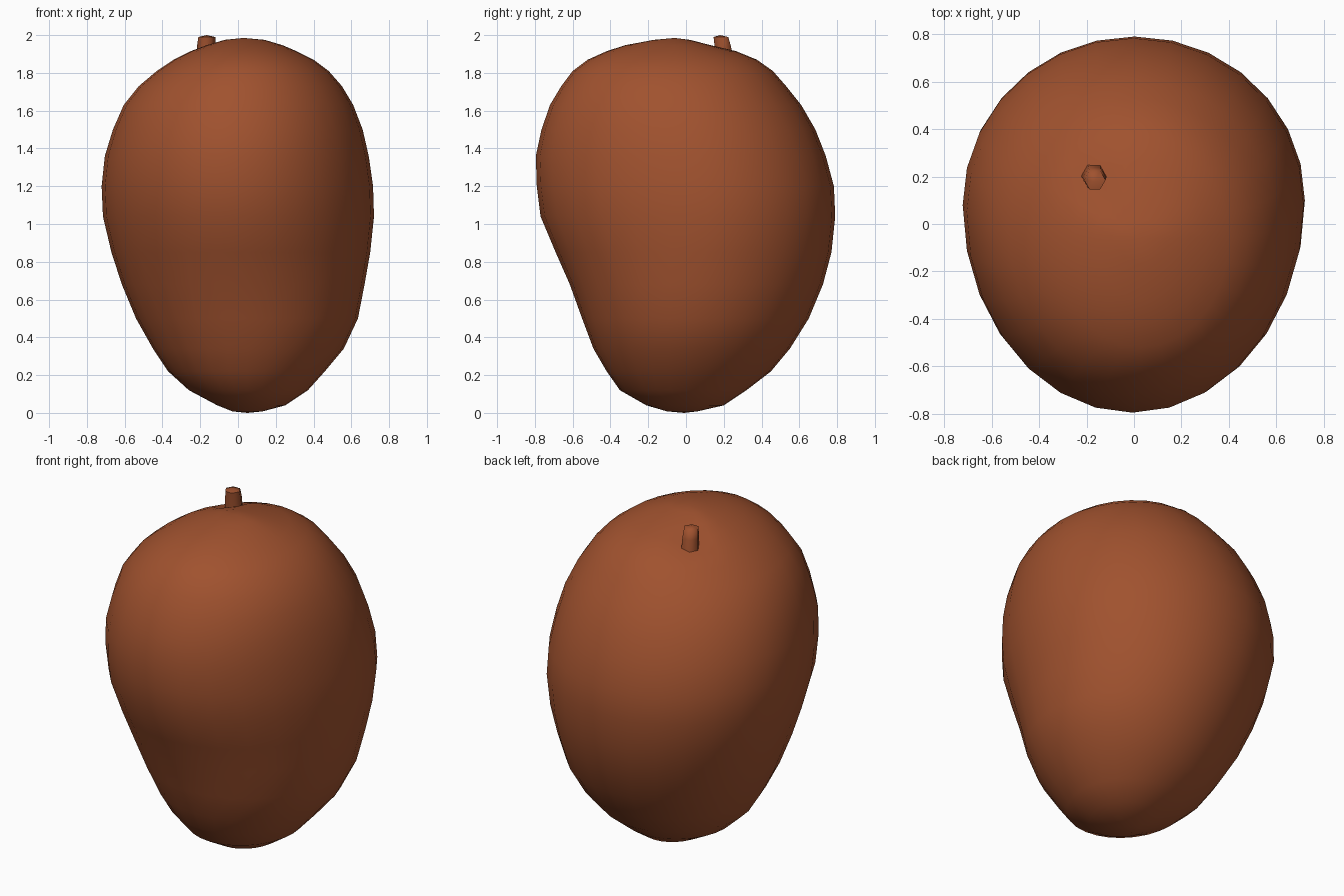
import bpy, bmesh, math
from mathutils import Vector

if "Cube" in bpy.data.objects:
    bpy.data.objects.remove(bpy.data.objects["Cube"])

skin = bpy.data.materials.new("sienna skin")
skin.diffuse_color = (0.352, 0.084, 0.028, 1)
skin.use_nodes = True
skin.node_tree.nodes["Principled BSDF"].inputs["Base Color"].default_value = skin.diffuse_color
SIDES = 28

# height, left x, right x, front y, back y, y of the widest line
RINGS = [
    (0.008, -0.03, 0.13, -0.10, 0.06, 0.00),
    (0.04, -0.11, 0.25, -0.21, 0.20, 0.00),
    (0.12, -0.26, 0.37, -0.35, 0.32, 0.00),
    (0.22, -0.37, 0.46, -0.42, 0.45, 0.01),
    (0.34, -0.45, 0.56, -0.49, 0.55, 0.03),
    (0.50, -0.54, 0.635, -0.55, 0.65, 0.05),
    (0.68, -0.615, 0.67, -0.615, 0.725, 0.07),
    (0.85, -0.67, 0.70, -0.69, 0.77, 0.09),
    (1.04, -0.715, 0.72, -0.77, 0.79, 0.10),
    (1.20, -0.722, 0.715, -0.79, 0.783, 0.08),
    (1.36, -0.705, 0.692, -0.795, 0.74, 0.05),
    (1.50, -0.662, 0.66, -0.765, 0.685, 0.02),
    (1.63, -0.605, 0.61, -0.72, 0.61, -0.02),
    (1.73, -0.525, 0.55, -0.66, 0.53, -0.04),
    (1.81, -0.43, 0.48, -0.60, 0.46, -0.05),
    (1.87, -0.34, 0.40, -0.52, 0.375, -0.06),
    (1.915, -0.25, 0.31, -0.42, 0.265, -0.06),
    (1.947, -0.165, 0.235, -0.32, 0.13, -0.06),
    (1.975, -0.07, 0.14, -0.17, 0.02, -0.06),
]


def to_object(name, bm):
    bmesh.ops.recalc_face_normals(bm, faces=bm.faces)
    me = bpy.data.meshes.new(name)
    bm.to_mesh(me)
    bm.free()
    me.materials.append(skin)
    ob = bpy.data.objects.new(name, me)
    bpy.context.collection.objects.link(ob)
    return ob


def loft(bm, rings, bottom, top):
    loops = [[bm.verts.new(p) for p in r] for r in rings]
    n = len(loops[0])
    for a, b in zip(loops, loops[1:]):
        for i in range(n):
            j = (i + 1) % n
            bm.faces.new((a[i], a[j], b[j], b[i]))
    for loop, tip in ((loops[0], bottom), (loops[-1], top)):
        v = bm.verts.new(tip)
        for i in range(n):
            bm.faces.new((loop[i], loop[(i + 1) % n], v))


# fruit body: rings made of four quarter ellipses each
def body_ring(z, xl, xr, yf, yb, cy):
    cx = (xl + xr) / 2
    pts = []
    for i in range(SIDES):
        a = 2 * math.pi * i / SIDES
        c, s = math.cos(a), math.sin(a)
        x = cx + c * (xr - xl) / 2
        y = cy + s * ((yb - cy) if s > 0 else (cy - yf))
        # shallow dimple around the stem
        d = math.hypot(x + 0.165, y - 0.16)
        dip = 0.03 * math.exp(-(d / 0.08) ** 2) if z > 1.7 else 0
        pts.append((x, y, z - dip))
    return pts


bm = bmesh.new()
loft(bm, [body_ring(*r) for r in RINGS], (0.05, -0.01, 0), (0.03, -0.06, 1.985))
body = to_object("fruit_body", bm)
for p in body.data.polygons:
    p.use_smooth = True

# short tapered stem, leaning slightly forward
def stem_ring(x, y, z, r):
    return [(x + r * math.cos(k * math.pi / 3), y + r * math.sin(k * math.pi / 3), z)
            for k in range(6)]


bm = bmesh.new()
loft(bm, [stem_ring(-0.17, 0.205, 1.84, 0.055), stem_ring(-0.167, 0.195, 1.94, 0.05),
          stem_ring(-0.165, 0.185, 1.99, 0.045)],
     (-0.17, 0.205, 1.83), (-0.165, 0.18, 2.0))
stem = to_object("stem", bm)

bpy.ops.object.select_all(action='DESELECT')
stem.select_set(True)
bpy.context.view_layer.objects.active = stem
bpy.ops.object.shade_smooth_by_angle(angle=math.radians(65))
